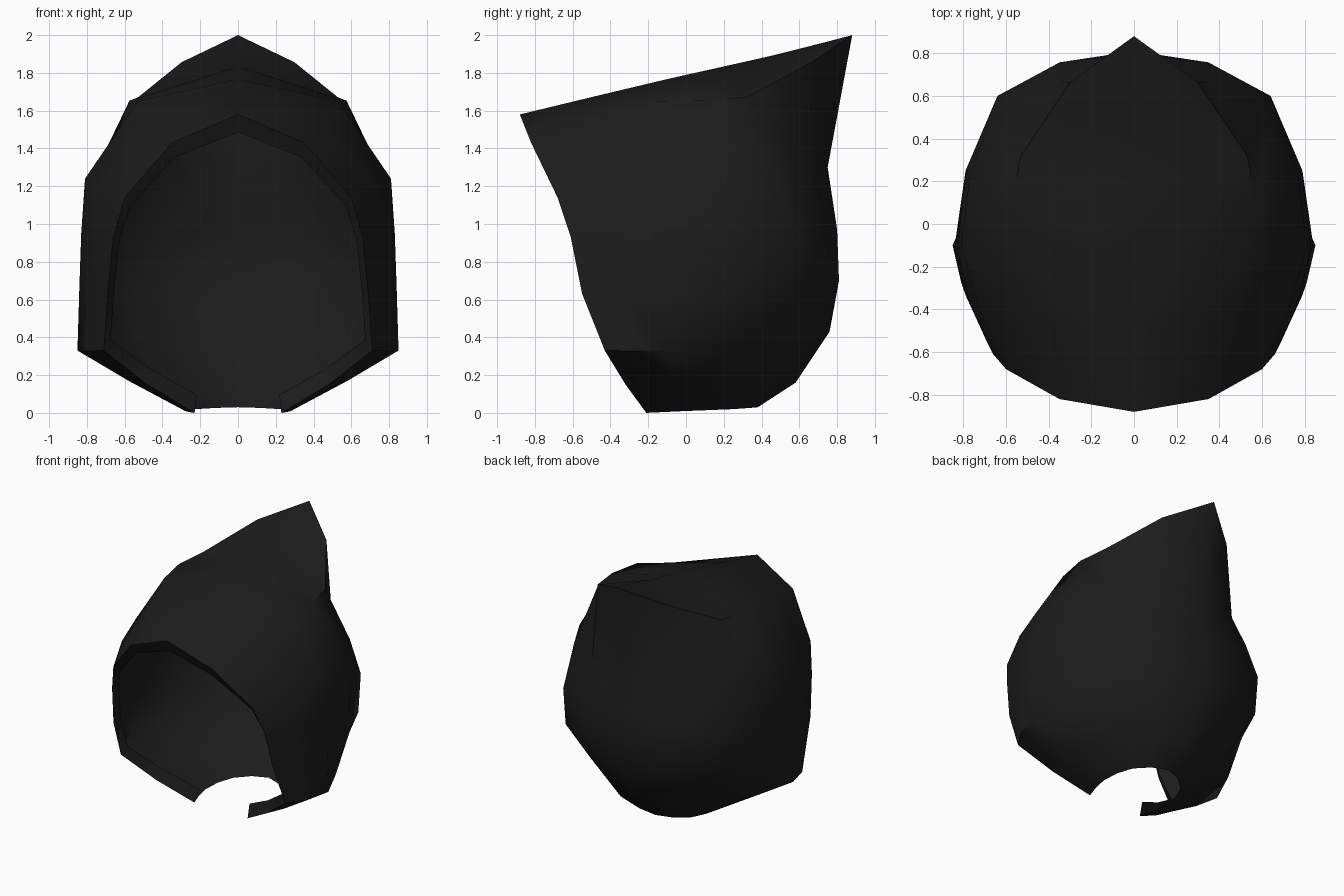
import bpy, bmesh, math
from mathutils import Vector

if "Cube" in bpy.data.objects:
    bpy.data.objects.remove(bpy.data.objects["Cube"])

# Half-hood rows, from the top ridge down to the neck hole:
# face rim, side, rear quarter, centre of the back
ROWS = [
    [(0, -.88, 1.58), (0, -.10, 1.767), (0, .45, 1.89), (0, .88, 2.0)],
    [(.35, -.82, 1.43), (.53, -.15, 1.65), (.53, .32, 1.67), (0, .88, 2.0)],
    [(.60, -.68, 1.14), (.81, -.10, 1.24), (.63, .48, 1.24), (0, .75, 1.30)],
    [(.66, -.61, .93), (.83, -.12, .95), (.64, .60, .93), (0, .80, .97)],
    [(.69, -.55, .63), (.84, -.10, .66), (.64, .57, .64), (0, .81, .70)],
    [(.71, -.43, .33), (.85, -.10, .33), (.53, .43, .36), (0, .76, .43)],
    [(.48, -.32, .15), (.58, -.08, .17), (.40, .34, .17), (0, .58, .16)],
    [(.23, -.21, .0), (.28, .0, .01), (.22, .25, .02), (0, .38, .03)],
]


def refine(points):
    """Insert a smooth midpoint in every span of a row."""
    p = [Vector(c) for c in points]
    mirrored = Vector((-p[-2].x, p[-2].y, p[-2].z))
    q = [2 * p[0] - p[1]] + p + [mirrored]
    out = []
    for i in range(1, len(p)):
        out += [q[i], (9 * (q[i] + q[i + 1]) - q[i - 1] - q[i + 2]) / 16]
    return out + [p[-1]]


def hem(rim):
    """Point on the folded-in hem behind a face rim point."""
    return Vector((rim.x * .95, rim.y + .04, .8 + (rim.z - .8) * .88))


# Hem and outer surface of one half; the two top rows meet at the rear peak
bm = bmesh.new()
rows = [refine(r) for r in ROWS]
grid = [[bm.verts.new(c) for c in [hem(r[0])] + r] for r in rows]
for a, b in zip(grid, grid[1:]):
    for j in range(len(a) - 1):
        bm.faces.new((a[j], b[j], b[j + 1], a[j + 1]))
bmesh.ops.remove_doubles(bm, verts=bm.verts, dist=.001)
mesh = bpy.data.meshes.new("hood")
bm.to_mesh(mesh)
bm.free()
hood = bpy.data.objects.new("hood", mesh)
bpy.context.collection.objects.link(hood)

# Dark cloth
cloth = bpy.data.materials.new("black cloth")
cloth.diffuse_color = (.012, .012, .012, 1)
cloth.use_nodes = True
cloth.node_tree.nodes["Principled BSDF"].inputs["Base Color"].default_value = cloth.diffuse_color
mesh.materials.append(cloth)

# Mirror the half
mirror = hood.modifiers.new("mirror", "MIRROR")
mirror.use_clip = True
bpy.context.view_layer.objects.active = hood
hood.select_set(True)
bpy.ops.object.modifier_apply(modifier="mirror")
bpy.ops.object.shade_smooth_by_angle(angle=math.radians(50))
